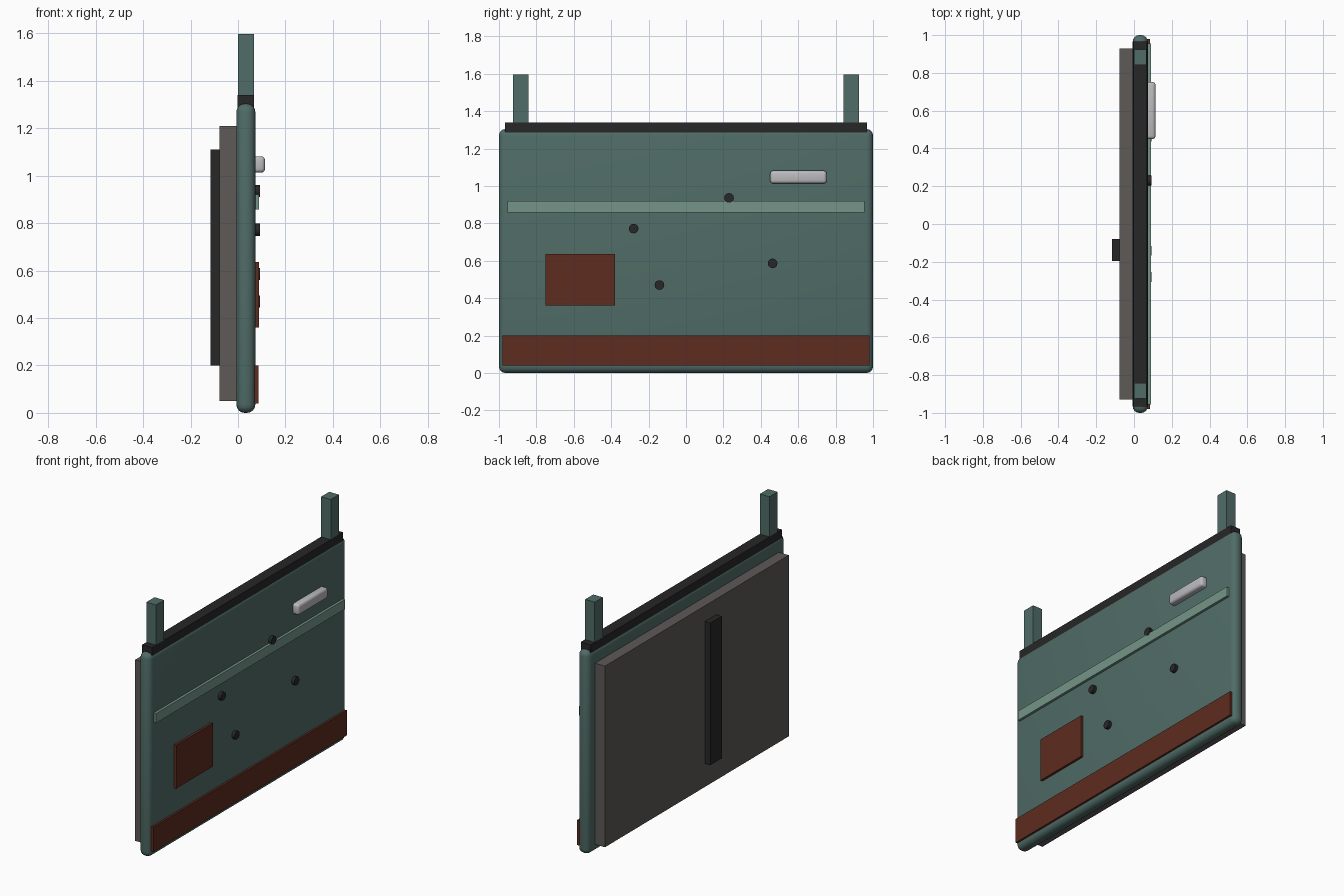
import bpy, math

if "Cube" in bpy.data.objects:
    bpy.data.objects.remove(bpy.data.objects["Cube"])


def material(name, rgb):
    m = bpy.data.materials.new(name)
    m.diffuse_color = (*rgb, 1)
    m.use_nodes = True
    m.node_tree.nodes["Principled BSDF"].inputs["Base Color"].default_value = m.diffuse_color
    return m


PAINT = material("faded_green_paint", (0.08, 0.15, 0.135))
TRIM = material("pale_green_trim", (0.18, 0.30, 0.25))
RUST = material("rust", (0.11, 0.025, 0.014))
RUBBER = material("black_rubber", (0.02, 0.02, 0.02))
LINING = material("grey_lining", (0.11, 0.10, 0.095))
METAL = material("bright_metal", (0.5, 0.5, 0.52))


def box(name, x, y, z, mat, bevel=0, segments=4):
    """Box from (min, max) ranges, optionally with rounded edges."""
    bpy.ops.mesh.primitive_cube_add(size=1, location=[sum(r) / 2 for r in (x, y, z)])
    ob = bpy.context.object
    ob.name = name
    ob.scale = [r[1] - r[0] for r in (x, y, z)]
    bpy.ops.object.transform_apply(location=False, rotation=False, scale=True)
    ob.data.materials.append(mat)
    if bevel:
        b = ob.modifiers.new("round_edges", 'BEVEL')
        b.width, b.segments = bevel, segments
        bpy.ops.object.modifier_apply(modifier=b.name)
        bpy.ops.object.shade_smooth_by_angle(angle=math.radians(35))
    return ob


# Door shell with rounded edges
box("door_shell", (-0.007, 0.073), (-1, 1), (0, 1.304), PAINT, 0.035)

# Inner side: lining panel and vertical brace
box("inner_lining", (-0.077, 0.0), (-0.93, 0.93), (0.05, 1.21), LINING)
box("inner_brace", (-0.116, -0.07), (-0.197, -0.08), (0.2, 1.11), RUBBER)

# Window seal and the two window posts
box("window_seal", (-0.002, 0.068), (-0.967, 0.967), (1.27, 1.34), RUBBER)
for side, label in ((-1, "front"), (1, "rear")):
    y = sorted((side * 0.843, side * 0.925))
    box(label + "_window_post", (-0.001, 0.067), y, (1.29, 1.597), PAINT)

# Outer side: trim strip, rusted sill, rust patch, handle
box("trim_strip", (0.06, 0.089), (-0.955, 0.955), (0.858, 0.92), TRIM)
box("rusted_sill", (0.06, 0.086), (-0.98, 0.98), (0.04, 0.2), RUST)
box("rust_patch", (0.06, 0.088), (-0.75, -0.38), (0.36, 0.637), RUST)
box("door_handle", (0.06, 0.114), (0.45, 0.752), (1.013, 1.082), METAL, 0.016, 3)

# Round dark holes in the outer skin
for i, (y, z) in enumerate(((-0.28, 0.772), (0.23, 0.936), (0.463, 0.586), (-0.142, 0.47))):
    bpy.ops.mesh.primitive_cylinder_add(vertices=12, radius=0.026, depth=0.033,
                                        location=(0.0765, y, z), rotation=(0, math.pi / 2, 0))
    hole = bpy.context.object
    hole.name = f"hole_{i + 1}"
    hole.data.materials.append(RUBBER)
    bpy.ops.object.shade_smooth_by_angle(angle=math.radians(35))
